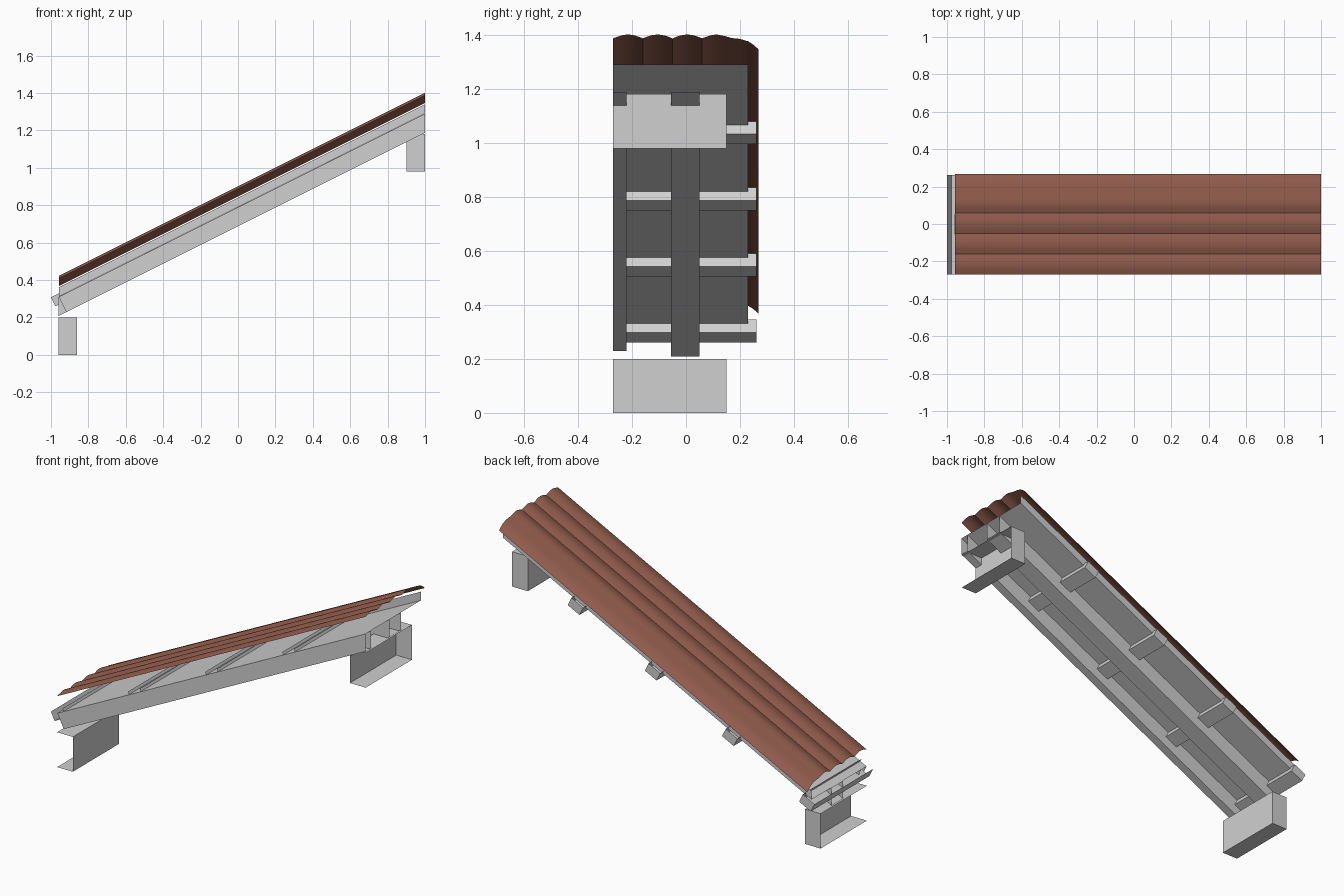
import bpy, math

if "Cube" in bpy.data.objects:
    bpy.data.objects.remove(bpy.data.objects["Cube"])

def material(name, col):
    m = bpy.data.materials.new(name)
    m.diffuse_color = (*col, 1)
    m.use_nodes = True
    m.node_tree.nodes["Principled BSDF"].inputs["Base Color"].default_value = m.diffuse_color
    return m

GREY = material("light grey steel", (0.63, 0.63, 0.63))
BROWN = material("brown tile", (0.28, 0.105, 0.072))

def mesh_object(name, verts, faces, mat):
    me = bpy.data.meshes.new(name)
    me.from_pydata(verts, [], faces)
    me.materials.append(mat)
    ob = bpy.data.objects.new(name, me)
    bpy.context.collection.objects.link(ob)
    return ob

def channel(name, profile, y0, y1):
    """Open thin channel: xz profile swept along y, capped at the back end."""
    n = len(profile)
    verts = [(x, y, z) for y in (y0, y1) for x, z in profile]
    faces = [(i, i + 1, n + i + 1, n + i) for i in range(n - 1)]
    faces.append(tuple(range(n, 2 * n)))
    return mesh_object(name, verts, faces, GREY)

def slope(z_at_one, x):
    """Height of a roof-parallel line that reaches z_at_one at x = 1."""
    return z_at_one + (x - 1) * 0.5

# Purlins: C channels, open outwards
for name, web, lip, z in (("lower_purlin", -0.86, -0.96, 0.0),
                          ("upper_purlin", 0.9, 1.0, 0.98)):
    channel(name, [(lip, z), (web, z), (web, z + 0.2), (lip, z + 0.2)], -0.27, 0.15)

# Rafters: hollow sloping boxes with open ends
def rafter(name, y0, y1, x_top, x_bottom):
    top, bot = 1.289, 1.188
    verts = []
    for xt, xb in ((x_top, x_bottom), (1, 1)):
        verts += [(xb, y0, slope(bot, xb)), (xb, y1, slope(bot, xb)),
                  (xt, y1, slope(top, xt)), (xt, y0, slope(top, xt))]
    faces = [(i, (i + 1) % 4, (i + 1) % 4 + 4, i + 4) for i in range(4)]
    mesh_object(name, verts, faces, GREY)

rafter("side_rafter", -0.27, -0.22, -0.958, -0.918)
rafter("middle_rafter", -0.055, 0.05, -0.96, -0.96)

# Deck sheet with an upturned back edge
section = [(-0.27, 1.29), (0.23, 1.29), (0.23, 1.34)]
mesh_object("deck_sheet",
            [(x, y, slope(z, x)) for x in (-0.958, 1) for y, z in section],
            [(0, 3, 4, 1), (1, 4, 5, 2)], GREY)

# Battens: open-topped U channels crossing the slope
u_profile = [(-1.0, 0.308), (-0.976, 0.26), (-0.902, 0.297), (-0.926, 0.345)]
for k in range(4):
    channel(f"batten_{k + 1}", [(x + 0.49 * k, z + 0.245 * k) for x, z in u_profile],
            -0.27, 0.262)

# Corrugated roof sheet: repeated arches, last one curls down at the back
wave = []
for a in range(4):
    for i in range(8):
        t = i / 8
        if a == 3 and t > 0.5:
            break
        wave.append((-0.27 + 0.11 * (a + t), 1.387 + 0.014 * math.sin(math.pi * t)))
wave += [(0.145, 1.395), (0.17, 1.388), (0.2, 1.385), (0.23, 1.376),
         (0.25, 1.363), (0.268, 1.347)]
n = len(wave)
roof = mesh_object("roof_sheet",
                   [(x, y, slope(z, x)) for x in (-0.958, 1) for y, z in wave],
                   [(i, n + i, n + i + 1, i + 1) for i in range(n - 1)], BROWN)
bpy.context.view_layer.objects.active = roof
roof.select_set(True)
bpy.ops.object.shade_smooth_by_angle(angle=math.radians(30))
